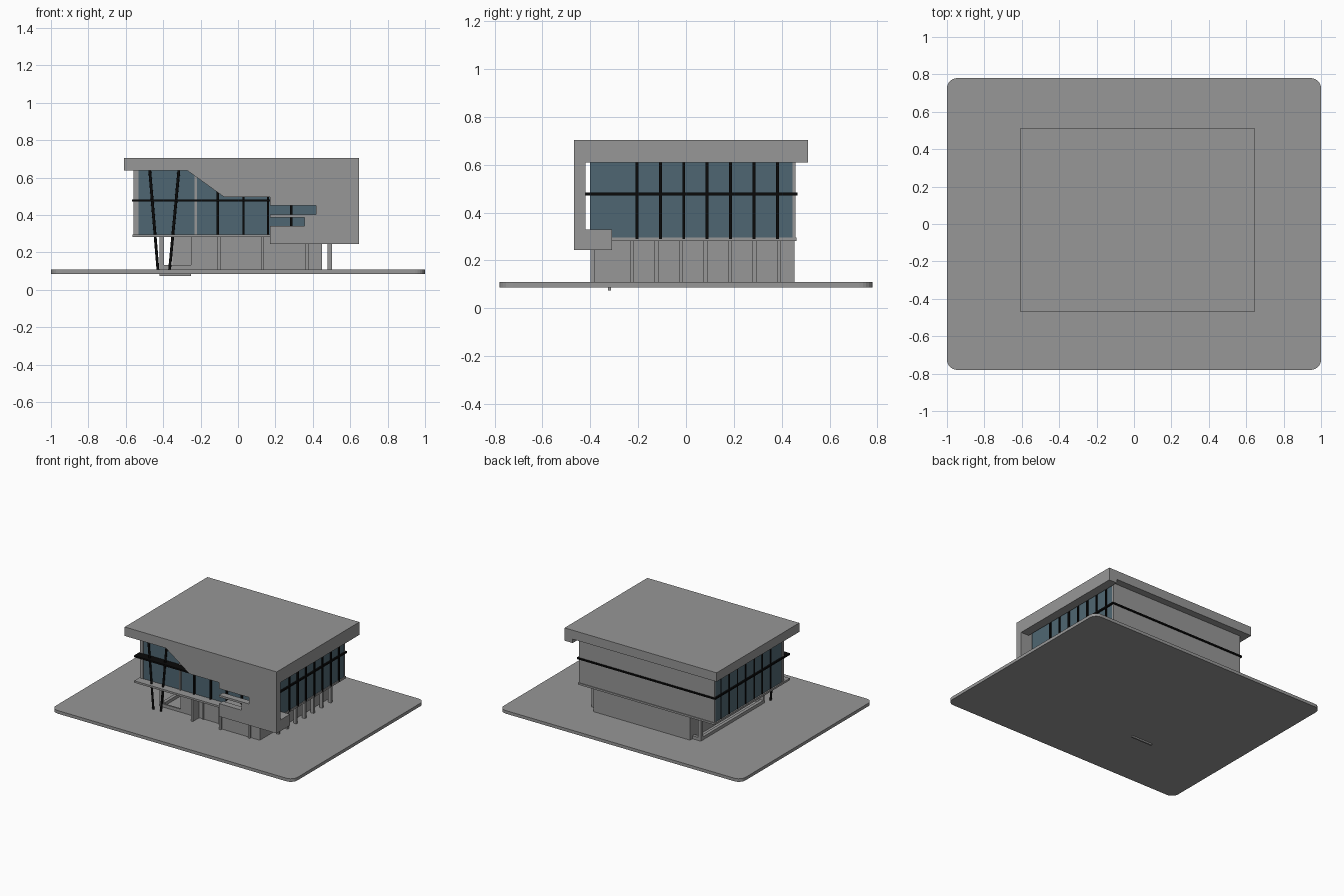
import bpy, bmesh, math
from mathutils import Vector

if "Cube" in bpy.data.objects:
    bpy.data.objects.remove(bpy.data.objects["Cube"])


def material(name, color):
    m = bpy.data.materials.new(name)
    m.diffuse_color = color
    m.use_nodes = True
    m.node_tree.nodes["Principled BSDF"].inputs["Base Color"].default_value = m.diffuse_color
    return m


GREY = material("dark_grey", (0.31, 0.31, 0.31, 1))
GLASS = material("blue_glass", (0.078, 0.134, 0.169, 1))
BLACK = material("black_metal", (0.003, 0.003, 0.003, 1))


def finish(name, bm, mat=GREY):
    bmesh.ops.recalc_face_normals(bm, faces=bm.faces)
    me = bpy.data.meshes.new(name)
    bm.to_mesh(me)
    bm.free()
    ob = bpy.data.objects.new(name, me)
    bpy.context.collection.objects.link(ob)
    me.materials.append(mat)
    return ob


def box(name, x, y, z, mat=GREY):
    bm = bmesh.new()
    bmesh.ops.create_cube(bm, size=1)
    for v in bm.verts:
        v.co = [(a[0] + a[1]) / 2 + c * (a[1] - a[0]) for a, c in zip((x, y, z), v.co)]
    return finish(name, bm, mat)


def strut(name, a, b, r, mat):
    a, b = Vector(a), Vector(b)
    bm = bmesh.new()
    bmesh.ops.create_cone(bm, cap_ends=True, segments=12, radius1=r, radius2=r, depth=(b - a).length)
    ob = finish(name, bm, mat)
    ob.location = (a + b) / 2
    ob.rotation_euler = (b - a).to_track_quat('Z', 'Y').to_euler()


def extrude_profile(name, pts, direction):
    bm = bmesh.new()
    low = [bm.verts.new(p) for p in pts]
    high = [bm.verts.new(Vector(p) + Vector(direction)) for p in pts]
    bm.faces.new(low)
    bm.faces.new(high)
    for i in range(len(pts)):
        bm.faces.new((low[i - 1], low[i], high[i], high[i - 1]))
    return finish(name, bm)


# Base plate with rounded corners
R, base = 0.055, []
for i, (sx, sy) in enumerate([(1, 1), (-1, 1), (-1, -1), (1, -1)]):
    for k in range(7):
        a = math.radians(90 * i + 15 * k)
        base.append((sx * (1 - R) + R * math.cos(a), sy * (0.78 - R) + R * math.sin(a), 0.086))
extrude_profile("base_plate", base, (0, 0, 0.023))

# Roof slab and the deeper fascia on the right
box("roof_slab", (-0.61, 0.647), (-0.42, 0.51), (0.637, 0.704))
box("right_fascia", (0.58, 0.647), (-0.42, 0.51), (0.608, 0.64))

# Front screen wall with stepped slots
screen = [(-0.61, 0.704), (-0.61, 0.637), (-0.27, 0.637), (-0.075, 0.497), (0.17, 0.497),
          (0.17, 0.452), (0.417, 0.452), (0.417, 0.403), (0.17, 0.403), (0.17, 0.388),
          (0.355, 0.388), (0.355, 0.34), (0.17, 0.34), (0.17, 0.244), (0.647, 0.244), (0.647, 0.704)]
extrude_profile("front_screen_wall", [(x, -0.467, z) for x, z in screen], (0, 0.047, 0))
box("screen_return", (0.17, 0.647), (-0.42, -0.31), (0.244, 0.328))

# Upper storey: floor ledge, back wall, corner posts and recessed glazing
box("upper_floor", (-0.565, 0.57), (-0.42, 0.462), (0.282, 0.296))
box("upper_back_wall", (-0.557, 0.567), (0.446, 0.457), (0.29, 0.64))
box("front_left_post", (-0.558, -0.532), (-0.36, -0.335), (0.29, 0.64))
box("front_grey_mullion", (-0.232, -0.218), (-0.366, -0.35), (0.29, 0.64))
box("front_glass", (-0.54, 0.56), (-0.358, -0.348), (0.29, 0.64), GLASS)
box("right_glass", (0.555, 0.565), (-0.402, 0.446), (0.29, 0.64), GLASS)
box("left_glass", (-0.555, -0.545), (-0.338, 0.446), (0.29, 0.64), GLASS)

# Black mullions
for x in (-0.108, 0.03, 0.16, 0.285):
    box("front_mullion", (x - 0.006, x + 0.006), (-0.37, -0.352), (0.29, 0.64), BLACK)
for i in range(7):
    y = -0.205 + i * 0.0978
    box("right_mullion", (0.56, 0.574), (y - 0.006, y + 0.006), (0.29, 0.64), BLACK)
    box("left_mullion", (-0.558, -0.542), (y - 0.006, y + 0.006), (0.29, 0.64), BLACK)

# Black rail around the upper storey
Z = (0.472, 0.484)
box("front_rail", (-0.567, 0.17), (-0.42, -0.35), Z, BLACK)
box("left_rail", (-0.567, -0.545), (-0.42, 0.465), Z, BLACK)
box("right_rail", (0.56, 0.577), (-0.42, 0.465), Z, BLACK)
box("back_rail", (-0.567, 0.577), (0.45, 0.465), Z, BLACK)

# Ground storey volume with forward right bay and recessed left bay
box("ground_storey", (-0.25, 0.45), (-0.325, 0.453), (0.109, 0.285))
box("ground_left_bay", (-0.35, -0.25), (-0.10, 0.453), (0.109, 0.285))
box("ground_right_bay", (0.13, 0.45), (-0.385, -0.32), (0.109, 0.285))

# Door frame
for x in (-0.06, 0.069):
    box("door_jamb", (x, x + 0.006), (-0.333, -0.32), (0.109, 0.25))
box("door_head", (-0.06, 0.075), (-0.333, -0.32), (0.244, 0.25))

# Ground columns: front fins and right colonnade
for x in (-0.102, 0.13, 0.37):
    box("front_fin", (x - 0.008, x + 0.008), (-0.40, -0.32), (0.109, 0.285))
for i in range(7):
    y = -0.226 + i * 0.1025
    box("right_column", (0.478, 0.502), (y - 0.008, y + 0.008), (0.109, 0.285))

# Left corner frame: posts and curbs, with the front curb reaching below the base
box("left_back_column", (-0.42, -0.395), (0.40, 0.425), (0.109, 0.285))
box("left_front_column", (-0.42, -0.395), (-0.325, -0.313), (0.109, 0.285))
box("left_curb", (-0.42, -0.395), (-0.325, 0.425), (0.109, 0.132))
box("back_curb", (-0.42, -0.35), (0.40, 0.425), (0.109, 0.132))
box("front_curb", (-0.42, -0.25), (-0.325, -0.313), (0.075, 0.132))

# Slanted front struts
for xb, xt in ((-0.428, -0.472), (-0.366, -0.316)):
    strut("slanted_strut", (xb, -0.388, 0.105), (xt, -0.388, 0.64), 0.0075, BLACK)
